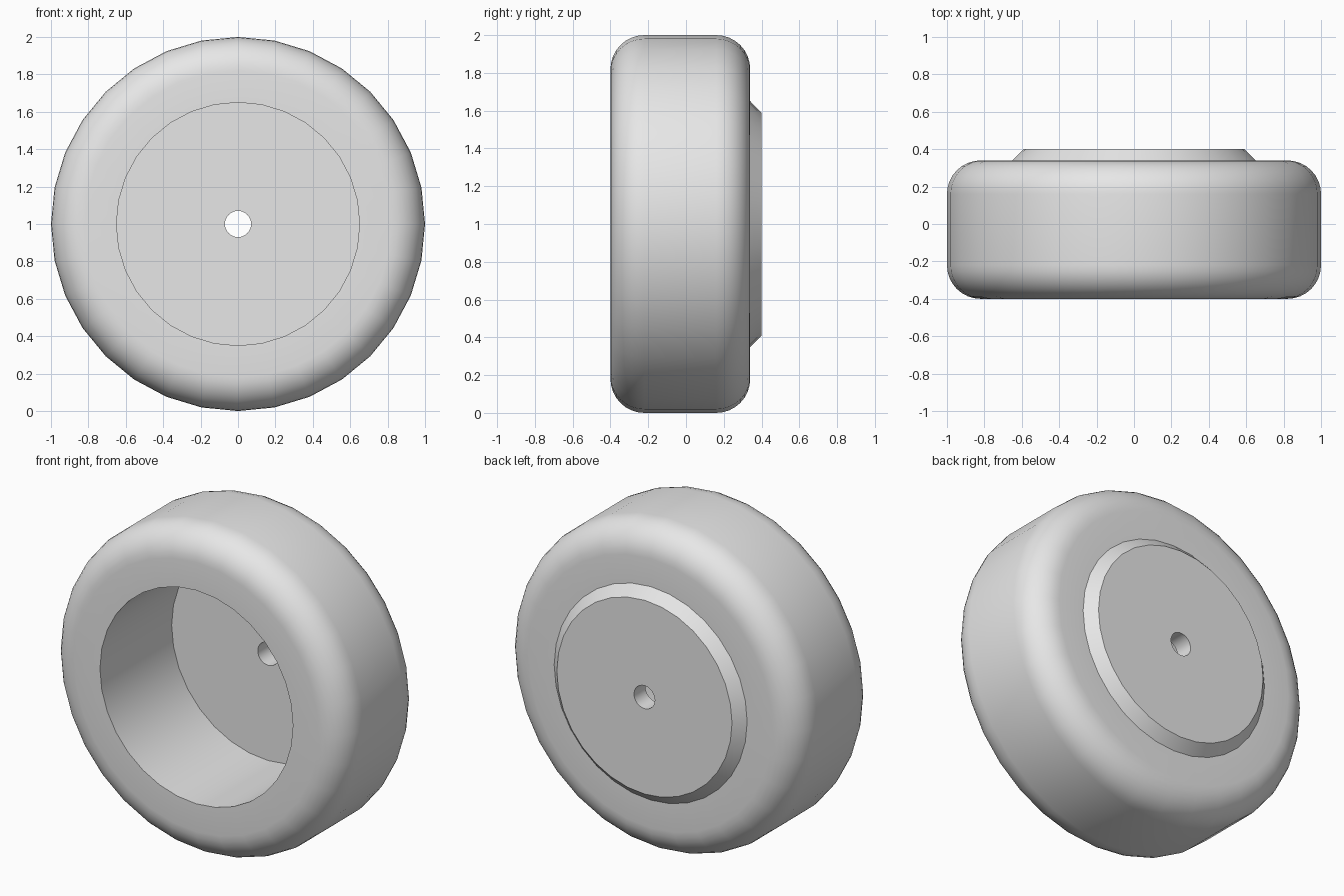
import bpy
import bmesh
from math import sin, cos, pi, radians

cube = bpy.data.objects.get("Cube")
if cube:
    bpy.data.objects.remove(cube)

SEGMENTS = 32
FRONT, BACK, BOSS = -0.40, 0.34, 0.40    # y of wheel faces and boss face
RADIUS, FILLET = 1.0, 0.18
BORE, FLOOR = 0.65, 0.29                 # cup radius and y of its floor
BOSS_RADIUS, AXLE = 0.59, 0.07


def fillet(y, start, steps=8):
    """Quarter arc as (radius, y) points around the rim corner."""
    return [(RADIUS - FILLET + FILLET * cos(a), y + FILLET * sin(a))
            for a in (start + pi / 2 * i / steps for i in range(steps + 1))]


# Closed cross-section, from the axle hole out round the rim to the boss
profile = [(AXLE, FLOOR), (BORE, FLOOR), (BORE, FRONT)]
profile += fillet(FRONT + FILLET, -pi / 2)
profile += fillet(BACK - FILLET, 0)
profile += [(BORE, BACK), (BOSS_RADIUS, BOSS), (AXLE, BOSS)]

# Turn the cross-section around the y axis
bm = bmesh.new()
rings = []
for s in range(SEGMENTS):
    a = 2 * pi * s / SEGMENTS
    rings.append([bm.verts.new((r * sin(a), y, 1 + r * cos(a))) for r, y in profile])
for s, ring in enumerate(rings):
    following = rings[(s + 1) % SEGMENTS]
    for i in range(len(profile)):
        j = (i + 1) % len(profile)
        bm.faces.new((ring[i], ring[j], following[j], following[i]))
bmesh.ops.recalc_face_normals(bm, faces=bm.faces)
mesh = bpy.data.meshes.new("wheel")
bm.to_mesh(mesh)
bm.free()

wheel = bpy.data.objects.new("wheel", mesh)
bpy.context.collection.objects.link(wheel)

# Plain grey material
grey = bpy.data.materials.new("light grey")
grey.use_nodes = True
colour = (0.8, 0.8, 0.8, 1)
grey.diffuse_color = colour
grey.node_tree.nodes["Principled BSDF"].inputs["Base Color"].default_value = colour
mesh.materials.append(grey)

# Smooth rim, sharp machined edges
bpy.ops.object.select_all(action='DESELECT')
wheel.select_set(True)
bpy.context.view_layer.objects.active = wheel
bpy.ops.object.shade_smooth_by_angle(angle=radians(30))
